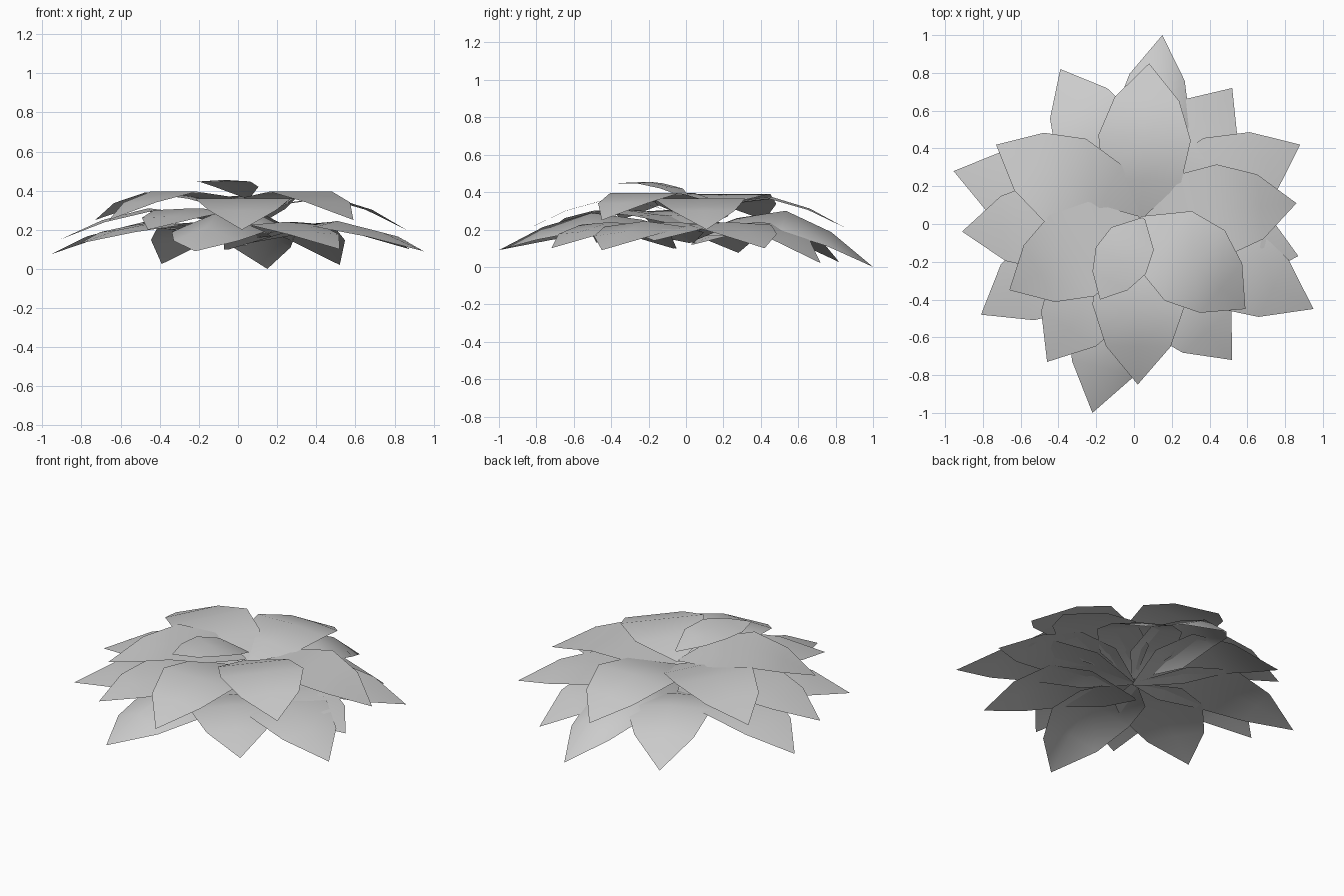
import bpy, bmesh
from mathutils import Vector

cube = bpy.data.objects.get("Cube")
if cube:
    bpy.data.objects.remove(cube, do_unlink=True)

grey = bpy.data.materials.new("pale grey")
grey.use_nodes = True
color = (0.6, 0.6, 0.6, 1)
grey.diffuse_color = color
grey.node_tree.nodes["Principled BSDF"].inputs["Base Color"].default_value = color

# Along the leaf: distance, half width share, rise share
# (rise runs base to crest up to the widest row, then tip to crest)
ROWS = [(0, 0.06, 0), (0.25, 0.85, 0.7), (0.52, 1, 1), (0.77, 0.7, 0.62), (1, 0, 0)]


def leaf(name, tip, crest, base_z, droop=0.0, width=0.245, base=(0.03, 0.03)):
    """Arched pointed leaf from the hub, over a crest, down to its tip."""
    bm = bmesh.new()
    start, end = Vector(base), Vector(tip[:2])
    axis = (end - start).normalized()
    side = Vector((-axis.y, axis.x))
    previous = None
    for t, w, rise in ROWS:
        low = base_z if t < 0.5 else tip[2]
        z = low + (crest - low) * rise
        mid = start.lerp(end, t)
        row = []
        for s in ((0,) if w == 0 else (-1, 0, 1)):
            p = mid + side * s * w * width
            row.append(bm.verts.new((p.x, p.y, z - droop * w * abs(s))))
        if previous:
            for i in range(2):
                outer = row if len(row) == 1 else (row[i], row[i + 1])
                bm.faces.new((previous[i + 1], previous[i], *outer))
        previous = row
    bmesh.ops.recalc_face_normals(bm, faces=bm.faces)
    if sum(f.normal.z for f in bm.faces) < 0:
        bmesh.ops.reverse_faces(bm, faces=bm.faces)
    mesh = bpy.data.meshes.new(name)
    bm.to_mesh(mesh)
    bm.free()
    mesh.materials.append(grey)
    mesh.polygons.foreach_set("use_smooth", [True] * len(mesh.polygons))
    obj = bpy.data.objects.new(name, mesh)
    bpy.context.collection.objects.link(obj)


# Upper leaves
leaf("upper_back_leaf", (0.08, 0.85, 0.21), 0.375, 0.28, droop=0.01)
leaf("upper_back_right_leaf", (-0.73, 0.42, 0.25), 0.39, 0.285)
leaf("upper_front_right_leaf", (-0.66, -0.35, 0.25), 0.395, 0.31)
leaf("upper_front_left_leaf", (0.59, -0.45, 0.25), 0.395, 0.30)
leaf("upper_front_leaf", (0.02, -0.85, 0.20), 0.36, 0.26)
leaf("upper_left_leaf", (0.86, 0.11, 0.20), 0.365, 0.26)

# Middle leaves
leaf("middle_front_leaf", (-0.46, -0.73, 0.20), 0.31, 0.21, droop=0.01)
leaf("middle_right_leaf", (-0.91, -0.04, 0.15), 0.31, 0.21, droop=0.015)

# Long outer leaves with a strong fold
leaf("long_back_leaf", (0.15, 1.0, 0.0), 0.30, 0.17, droop=0.11, width=0.21)
leaf("long_front_leaf", (-0.22, -1.0, 0.09), 0.29, 0.16, droop=0.10)
leaf("long_left_leaf", (0.95, -0.45, 0.09), 0.245, 0.13, droop=0.03)

# Lower leaves, meeting under the hub
leaf("lower_front_leaf", (0.52, -0.72, 0.10), 0.24, 0.10, droop=0.015, base=(-0.06, -0.06))
LOWER = [("right", (-0.955, 0.28, 0.075), 0.13), ("left", (0.87, -0.17, 0.14), 0.14),
         ("front_right", (-0.81, -0.48, 0.13), 0.13), ("back_left", (0.88, 0.42, 0.10), 0.17),
         ("back_right", (-0.39, 0.82, 0.025), 0.12), ("back", (0.52, 0.72, 0.02), 0.16)]
for place, tip, base_z in LOWER:
    leaf(f"lower_{place}_leaf", tip, 0.24, base_z, droop=0.015)

# Small leaf rising over the centre
leaf("top_leaf", (-0.18, -0.40, 0.445), 0.455, 0.36, droop=0.008, width=0.15, base=(0.05, 0.03))
